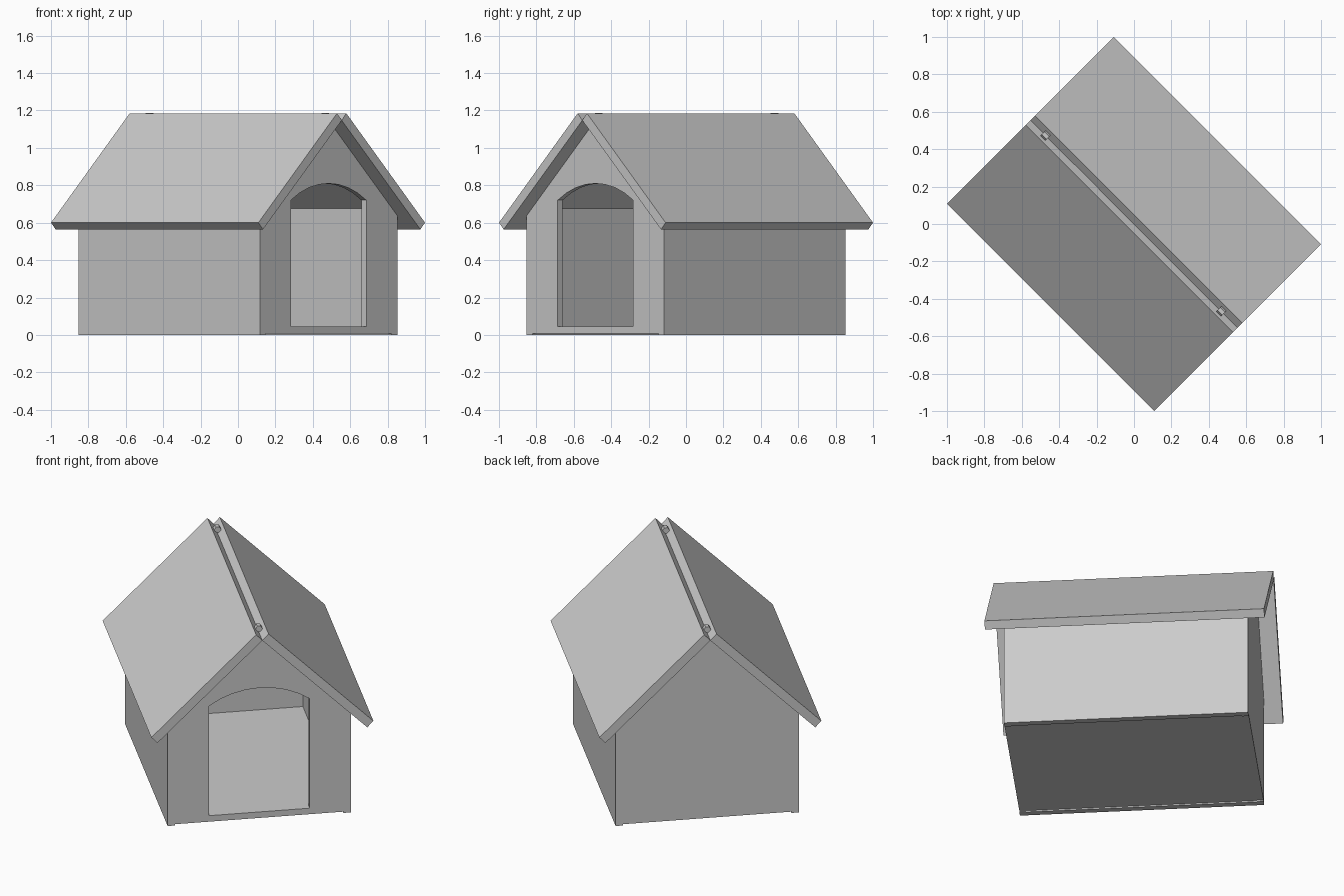
import bpy, bmesh, math
from mathutils import Matrix

if "Cube" in bpy.data.objects:
    bpy.data.objects.remove(bpy.data.objects["Cube"])

TURN = Matrix.Rotation(math.radians(-45), 4, 'Z')  # house stands diagonally
L, W, T = 0.685, 0.52, 0.038                       # half length, half width, wall thickness


def roof_z(v):
    """Height of the roof underside at distance v from the ridge."""
    return 1.147 - 0.98 * abs(v)


def prism(name, profile, u0, u1):
    """Extrude a (v, z) profile along the ridge direction."""
    bm = bmesh.new()
    face = bm.faces.new([bm.verts.new((u0, v, z)) for v, z in profile])
    ext = bmesh.ops.extrude_face_region(bm, geom=[face])
    verts = [g for g in ext['geom'] if isinstance(g, bmesh.types.BMVert)]
    bmesh.ops.translate(bm, verts=verts, vec=(u1 - u0, 0, 0))
    bmesh.ops.recalc_face_normals(bm, faces=bm.faces)
    bm.transform(TURN)
    me = bpy.data.meshes.new(name)
    bm.to_mesh(me)
    bm.free()
    ob = bpy.data.objects.new(name, me)
    bpy.context.collection.objects.link(ob)
    return ob


# gable walls, with a shallow gap under the middle
foot = W - T - 0.005
gable = [(-W, 0), (-foot, 0), (-foot, 0.008), (foot, 0.008), (foot, 0), (W, 0),
         (W, roof_z(W)), (0, roof_z(0)), (-W, roof_z(W))]
front = prism("front_wall", gable, L - T, L)
prism("back_wall", gable, -L, -L + T)

# arched doorway cut through the front wall
half, spring, rise = 0.286, 0.72, 0.09
rad = (half ** 2 + rise ** 2) / (2 * rise)
a = math.asin(half / rad)
arch = [(rad * math.sin(a - 2 * a * i / 8),
         spring + rise - rad + rad * math.cos(a - 2 * a * i / 8)) for i in range(9)]
cutter = prism("door_cutter", [(-half, 0.045), (half, 0.045)] + arch, L - 0.1, L + 0.1)
cutter.hide_render = True
cutter.hide_viewport = True
mod = front.modifiers.new("doorway", 'BOOLEAN')
mod.operation = 'DIFFERENCE'
mod.solver = 'EXACT'
mod.object = cutter

# floor panel
prism("floor", [(-W + T, 0.008), (W - T, 0.008), (W - T, 0.044), (-W + T, 0.044)], -L + T, L - T)

# side walls and roof slabs, one per side
for s, side in ((-1, "left"), (1, "right")):
    i = W - T
    prism(side + "_wall", [(s * W, 0), (s * W, roof_z(W)), (s * i, roof_z(i)), (s * i, 0)],
          -L + T, L - T)
    prism(side + "_roof", [(0, 1.147), (s * 0.035, 1.185), (s * 0.63, 0.6), (s * 0.595, 0.564)],
          -0.784, 0.784)

# small hexagonal pegs in the ridge groove
for u, end in ((-0.67, "back"), (0.66, "front")):
    hexa = [(0.02 * math.cos(k * math.pi / 3), 1.17 + 0.02 * math.sin(k * math.pi / 3))
            for k in range(6)]
    prism(end + "_ridge_peg", hexa, u - 0.018, u + 0.018)
